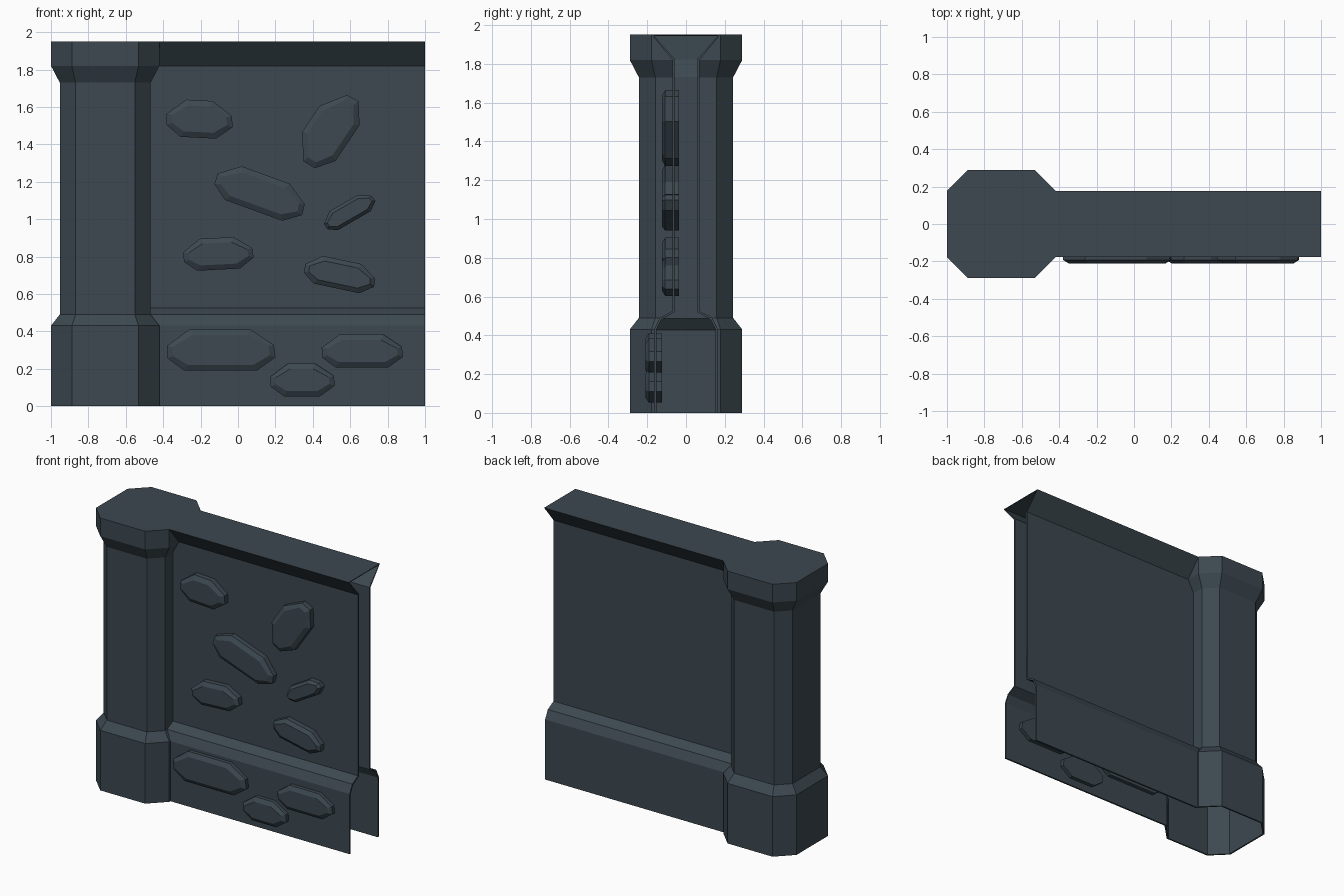
import bpy, bmesh
from math import radians
from mathutils import Matrix, Vector

if "Cube" in bpy.data.objects:
    bpy.data.objects.remove(bpy.data.objects["Cube"])

mat = bpy.data.materials.new("slate")
mat.diffuse_color = (0.045, 0.065, 0.08, 1)
mat.use_nodes = True
mat.node_tree.nodes["Principled BSDF"].inputs["Base Color"].default_value = mat.diffuse_color


def finish(name, bm, thickness=0):
    bmesh.ops.remove_doubles(bm, verts=bm.verts, dist=0.0005)
    bmesh.ops.recalc_face_normals(bm, faces=bm.faces)
    me = bpy.data.meshes.new(name)
    bm.to_mesh(me)
    bm.free()
    me.materials.append(mat)
    ob = bpy.data.objects.new(name, me)
    bpy.context.collection.objects.link(ob)
    if thickness:
        mod = ob.modifiers.new("shell", "SOLIDIFY")
        mod.thickness = thickness
        mod.offset = -1
    return ob


def face(bm, pts):
    return bm.faces.new([bm.verts.new(p) for p in pts])


CX = -0.71
# pillar levels: z, half width, half length of the straight sides
RINGS = [(0, 0.29, 0.178), (0.43, 0.29, 0.178), (0.49, 0.243, 0.158),
         (1.73, 0.243, 0.158), (1.82, 0.29, 0.178), (1.95, 0.29, 0.178)]
# wall section: z, half depth, x where it meets the pillar
WALL = [(0, 0.165, -0.42), (0.43, 0.165, -0.42), (0.49, 0.135, -0.467),
        (0.525, 0.07, -0.467), (1.73, 0.07, -0.467), (1.82, 0.07, -0.42),
        (1.95, 0.177, -0.42)]


def octagon(z, r, f):
    pts = [(r, -f), (r, f), (f, r), (-f, r), (-r, f), (-r, -f), (-f, -r), (f, -r)]
    return [(CX + x, y, z) for x, y in pts]


# pillar: octagonal hollow shell, open at the bottom and towards the wall
bm = bmesh.new()
for lo, hi in zip(RINGS, RINGS[1:]):
    a, b = octagon(*lo), octagon(*hi)
    for i in range(1, 8):
        j = (i + 1) % 8
        face(bm, [a[i], a[j], b[j], b[i]])
    # strips beside the wall opening
    section = [w for w in WALL if lo[0] <= w[0] <= hi[0]]
    for s in (-1, 1):
        face(bm, [(CX + lo[1], s * lo[2], lo[0])]
             + [(x, s * y, z) for z, y, x in section]
             + [(CX + hi[1], s * hi[2], hi[0])])
face(bm, octagon(*RINGS[-1]))
finish("pillar", bm, 0.012)

# wall: hollow section with plinth and flared coping, open end and bottom
bm = bmesh.new()
for s in (-1, 1):
    for (z0, y0, x0), (z1, y1, x1) in zip(WALL, WALL[1:]):
        face(bm, [(x0, s * y0, z0), (1, s * y0, z0), (1, s * y1, z1), (x1, s * y1, z1)])
z, y, x = WALL[-1]
face(bm, [(x, -y, z), (1, -y, z), (1, y, z), (x, y, z)])
finish("wall", bm, 0.012)

# stones set into the front: x, z, length, height, angle
UPPER = [(-0.205, 1.535, 0.355, 0.20, -3), (0.49, 1.475, 0.43, 0.235, 56),
         (0.12, 1.14, 0.50, 0.20, -20), (0.595, 1.04, 0.30, 0.11, 30),
         (-0.105, 0.815, 0.375, 0.17, 3), (0.545, 0.705, 0.385, 0.155, -12)]
LOWER = [(-0.09, 0.30, 0.58, 0.22, 0), (0.345, 0.14, 0.345, 0.175, 0),
         (0.665, 0.295, 0.435, 0.175, 0)]


def stone(name, cx, cz, w, h, angle, front, back):
    bm = bmesh.new()
    a, b = w / 2, h / 2
    c = min(0.32 * w, 0.6 * h)
    outline = [(a, -0.35 * b), (a * 0.97, 0.25 * b), (a - c, b), (c * 0.9 - a, b),
               (-a, 0.2 * b), (-a * 0.99, -0.4 * b), (c * 0.7 - a, -b), (a - c * 0.75, -b)]
    inset = min(0.03, h * 0.16)
    rot = Matrix.Rotation(radians(-angle), 3, 'Y')
    rings = []
    for y, d in ((back, 0), (front + 0.018, 0), (front, inset)):
        ring = [Vector((u * (1 - d / a), 0, v * (1 - d / b))) for u, v in outline]
        rings.append([bm.verts.new(rot @ p + Vector((cx, y, cz))) for p in ring])
    for r0, r1 in zip(rings, rings[1:]):
        for i in range(8):
            j = (i + 1) % 8
            bm.faces.new([r0[i], r0[j], r1[j], r1[i]])
    bm.faces.new(rings[0])
    bm.faces.new(rings[-1])
    finish(name, bm)


for i, s in enumerate(UPPER):
    stone(f"wall_stone_{i + 1}", *s, -0.125, -0.035)
for i, s in enumerate(LOWER):
    stone(f"plinth_stone_{i + 1}", *s, -0.21, -0.125)
